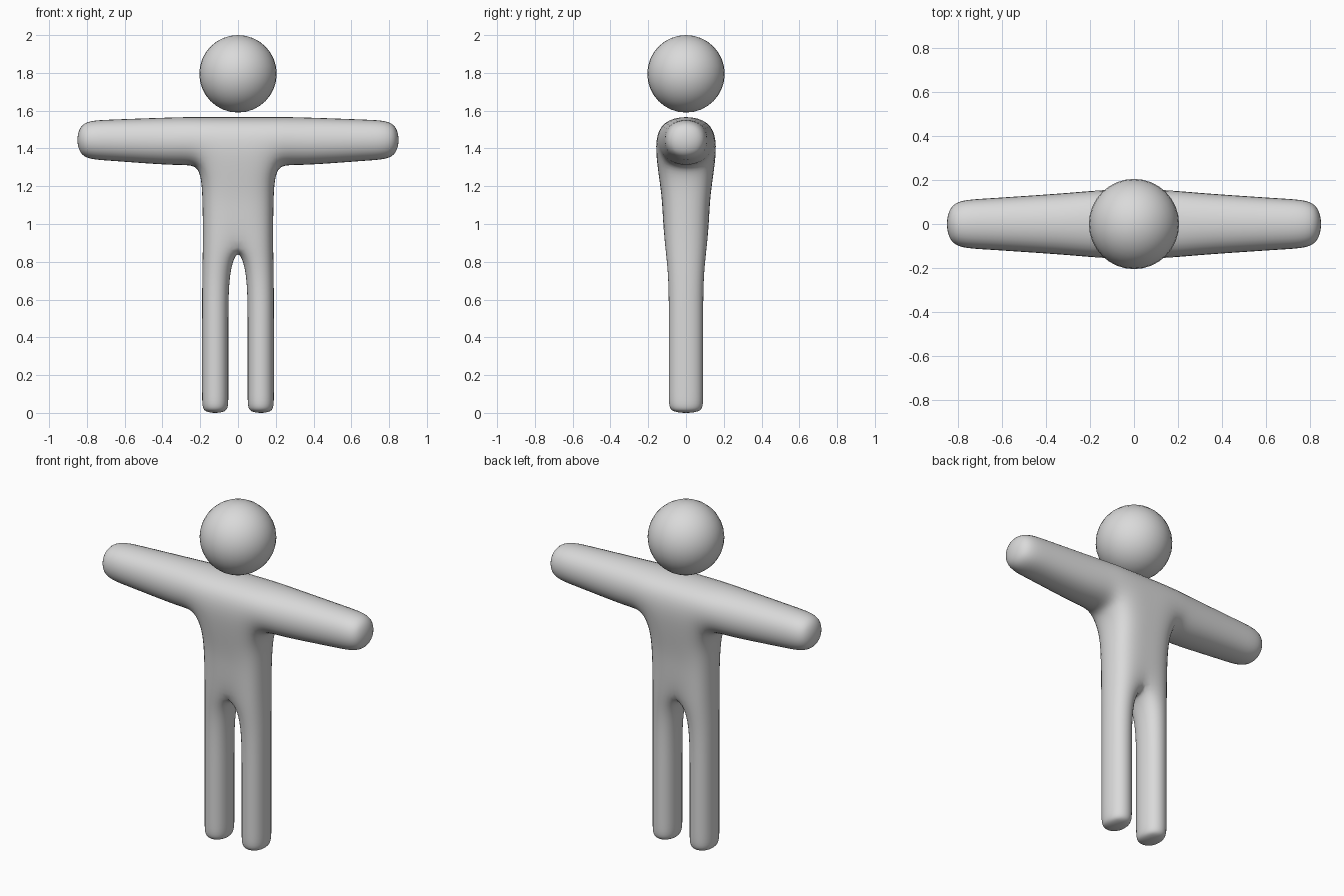
import bpy, bmesh

if "Cube" in bpy.data.objects:
    bpy.data.objects.remove(bpy.data.objects["Cube"], do_unlink=True)

grey = bpy.data.materials.new("plain_grey")
grey.use_nodes = True
tone = (0.7, 0.7, 0.7, 1)
grey.diffuse_color = tone
grey.node_tree.nodes["Principled BSDF"].inputs["Base Color"].default_value = tone


def make_object(name, bm):
    mesh = bpy.data.meshes.new(name)
    bm.to_mesh(mesh)
    bm.free()
    mesh.materials.append(grey)
    for poly in mesh.polygons:
        poly.use_smooth = True
    obj = bpy.data.objects.new(name, mesh)
    bpy.context.collection.objects.link(obj)
    return obj


def flat_ring(bm, inner, outer, y, z):
    """Horizontal four-point section, for the torso and leg."""
    return [bm.verts.new(p) for p in
            ((inner, -y, z), (outer, -y, z), (outer, y, z), (inner, y, z))]


def arm_ring(bm, x, y, mid, half):
    """Upright four-point section, for the arm."""
    return [bm.verts.new(p) for p in
            ((x, -y, mid - half), (x, y, mid - half),
             (x, y, mid + half), (x, -y, mid + half))]


def bridge(bm, a, b, sides=(0, 1, 2, 3)):
    for i in sides:
        j = (i + 1) % 4
        bm.faces.new((a[i], a[j], b[j], b[i]))


def tube(bm, rings):
    """Joins sections into a limb and closes its end."""
    for a, b in zip(rings, rings[1:]):
        bridge(bm, a, b)
    bm.faces.new(rings[-1])


bm = bmesh.new()

# Torso: half width, half depth, height; open along the mirror plane
hip, waist, armpit, shoulder = [
    flat_ring(bm, 0, w, y, z) for w, y, z in
    ((0.193, 0.121, 0.885), (0.195, 0.122, 1.13),
     (0.205, 0.155, 1.31), (0.205, 0.172, 1.577))]
bridge(bm, hip, waist, (0, 1, 2))
bridge(bm, waist, armpit, (0, 1, 2))
bridge(bm, armpit, shoulder, (0, 2))
bm.faces.new(shoulder)

# Leg, from hip to foot
tube(bm, [hip] + [flat_ring(bm, 0.045, 0.196, 0.099, z)
                  for z in (0.72, 0.45, 0.06, -0.005)])

# Arm, from shoulder to rounded hand
tube(bm, [[armpit[1], armpit[2], shoulder[2], shoulder[1]],
          arm_ring(bm, 0.3, 0.153, 1.436, 0.142),
          arm_ring(bm, 0.71, 0.123, 1.445, 0.116),
          arm_ring(bm, 0.862, 0.115, 1.445, 0.108)])

bmesh.ops.recalc_face_normals(bm, faces=bm.faces)
body = make_object("body", bm)
mirror = body.modifiers.new("mirror", "MIRROR")
mirror.use_clip = True
smooth = body.modifiers.new("rounding", "SUBSURF")
smooth.levels = smooth.render_levels = 3

# Floating head
bm = bmesh.new()
bmesh.ops.create_uvsphere(bm, u_segments=32, v_segments=16, radius=0.205)
head = make_object("head", bm)
head.location.z = 1.795
